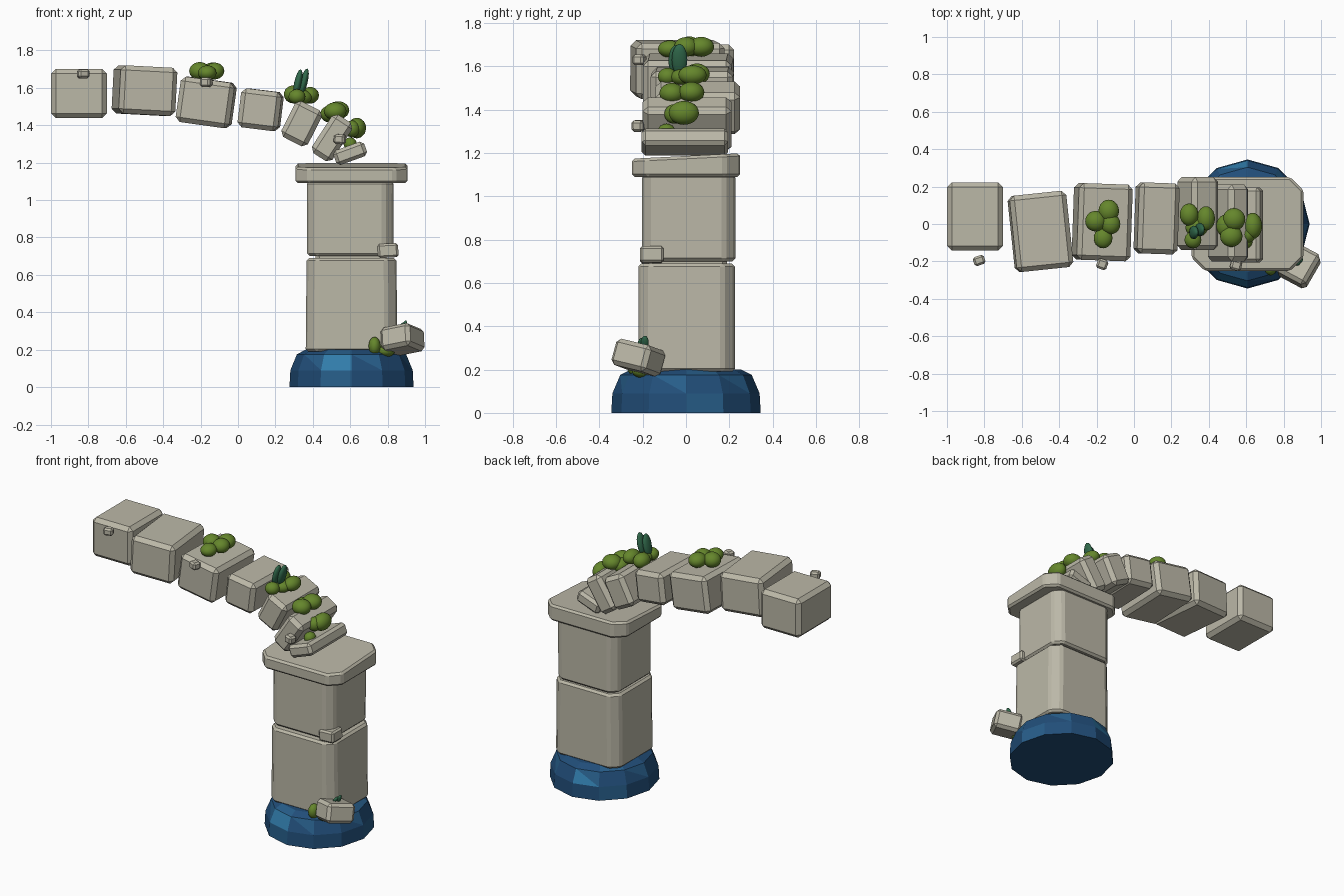
import bpy, bmesh, math
from mathutils import Matrix, Euler, Vector

cube = bpy.data.objects.get("Cube")
if cube:
    bpy.data.objects.remove(cube, do_unlink=True)


def material(name, rgb):
    m = bpy.data.materials.new(name)
    m.use_nodes = True
    m.diffuse_color = (*rgb, 1)
    m.node_tree.nodes["Principled BSDF"].inputs["Base Color"].default_value = (*rgb, 1)
    return m


STONE = material("pale_stone", (0.50, 0.48, 0.39))
MOSS = material("moss_green", (0.13, 0.24, 0.025))
LEAF = material("dark_leaf", (0.03, 0.14, 0.07))
DEEP = material("deep_blue", (0.015, 0.075, 0.19))
MID = material("mid_blue", (0.02, 0.11, 0.25))
LIGHT = material("light_blue", (0.03, 0.20, 0.40))


def finish(bm, name, mats, smooth=False):
    bmesh.ops.recalc_face_normals(bm, faces=bm.faces)
    mesh = bpy.data.meshes.new(name)
    for f in bm.faces:
        f.smooth = smooth
    bm.to_mesh(mesh)
    bm.free()
    for m in mats:
        mesh.materials.append(m)
    obj = bpy.data.objects.new(name, mesh)
    bpy.context.collection.objects.link(obj)
    return obj


def block(name, centre, size, rot=(0, 0, 0), edge=0.022, corner=0, slope=0, taper=1):
    """Chamfered stone; corner cuts the upright edges, slope tips the top."""
    bm = bmesh.new()
    bmesh.ops.create_cube(bm, size=1, matrix=Matrix.Diagonal((*size, 1)))
    for v in bm.verts:
        if v.co.z > 0:
            v.co.x *= taper
            v.co.z += slope * v.co.y
    if corner:
        upright = [e for e in bm.edges
                   if abs(e.verts[0].co.z - e.verts[1].co.z) > size[2] * 0.5]
        bmesh.ops.bevel(bm, geom=upright, offset=corner, segments=1, affect='EDGES')
    bmesh.ops.bevel(bm, geom=bm.edges[:], offset=edge, segments=1, affect='EDGES')
    obj = finish(bm, name, [STONE])
    obj.location = centre
    obj.rotation_euler = [math.radians(a) for a in rot]
    return obj


def blobs(name, parts, mat):
    """Smooth clump of ellipsoids: (centre, radii, tilt about y in degrees)."""
    bm = bmesh.new()
    for centre, radii, tilt in parts:
        m = Matrix.LocRotScale(Vector(centre), Euler((0, math.radians(tilt), 0)), Vector(radii))
        bmesh.ops.create_icosphere(bm, subdivisions=3, radius=1, matrix=m)
    return finish(bm, name, [mat], True)


# Faceted blue base
CX, SIDES = 0.607, 12
bm = bmesh.new()
rings = []
for scale, z in ((1, 0), (0.985, 0.09), (0.88, 0.175), (0.74, 0.2)):
    ring = []
    for i in range(SIDES):
        a = math.tau * i / SIDES
        ring.append(bm.verts.new((CX + 0.332 * scale * math.cos(a),
                                  0.345 * scale * math.sin(a), z)))
    rings.append(ring)
for k in range(3):
    for i in range(SIDES):
        j = (i + 1) % SIDES
        a, b, c, d = rings[k][i], rings[k][j], rings[k + 1][j], rings[k + 1][i]
        if k == 1:
            tris = (bm.faces.new((a, b, d)), bm.faces.new((b, c, d)))
            tris[0].material_index = 2 if i in (3, 8) else 0
            tris[1].material_index = 2 if i == 8 else i % 2
        else:
            bm.faces.new((a, b, c, d)).material_index = 1 if i % 4 == 0 else 0
bm.faces.new(rings[0])
bm.faces.new(rings[-1])
finish(bm, "faceted_base", [DEEP, MID, LIGHT])

# Pillar and cap
block("pillar_lower", (0.607, 0.003, 0.44), (0.49, 0.445, 0.50), edge=0.014, corner=0.055, taper=0.98)
block("pillar_core", (0.605, 0.01, 0.70), (0.38, 0.36, 0.10))
block("pillar_upper", (0.60, 0.013, 0.90), (0.46, 0.43, 0.40), edge=0.014, corner=0.05, taper=1.01)
block("pillar_cap", (0.607, 0.0, 1.138), (0.60, 0.50, 0.096), edge=0.013, corner=0.07, slope=0.05)

# Broken arch stones, from the tip to the cap: centre, size, rotation
arch = [
    ((-0.85, 0.04, 1.57), (0.298, 0.365, 0.262), (0, 0, 0)),
    ((-0.50, -0.04, 1.585), (0.305, 0.41, 0.258), (0, 3, 6)),
    ((-0.17, 0.01, 1.522), (0.29, 0.41, 0.245), (0, 8, -2)),
    ((0.121, 0.03, 1.483), (0.218, 0.38, 0.21), (0, 7, -2)),
    ((0.34, 0.055, 1.408), (0.16, 0.39, 0.215), (0, 27, 0)),
    ((0.503, 0.005, 1.332), (0.13, 0.41, 0.245), (0, 33, 0)),
    ((0.60, -0.005, 1.25), (0.175, 0.40, 0.082), (0, -20, 0)),
]
for n, (c, s, r) in enumerate(arch, 1):
    block(f"arch_stone_{n}", c, s, r, edge=0.025 if n < 7 else 0.018)

# Loose chips and the fallen rock
chips = [
    ((-0.828, -0.195, 1.675), (0.062, 0.05, 0.048), (0, 0, 20)),
    ((-0.17, -0.215, 1.63), (0.058, 0.055, 0.05), (0, 0, -20)),
    ((0.545, -0.22, 1.325), (0.06, 0.055, 0.052), (0, 5, -15)),
    ((0.802, -0.158, 0.73), (0.11, 0.11, 0.075), (0, -3, 0)),
]
for n, (c, s, r) in enumerate(chips, 1):
    block(f"stone_chip_{n}", c, s, r, edge=0.011)
block("fallen_rock", (0.88, -0.22, 0.255), (0.18, 0.19, 0.125), (-12, -10, -28), edge=0.02)

# Moss clumps
blobs("moss_mid_arch", [
    ((-0.135, 0.07, 1.69), (0.055, 0.06, 0.046), 0),
    ((-0.205, 0.015, 1.69), (0.056, 0.055, 0.048), 0),
    ((-0.125, 0.0, 1.69), (0.052, 0.055, 0.045), 0),
    ((-0.165, -0.075, 1.68), (0.05, 0.055, 0.04), 0)], MOSS)
blobs("moss_upper_bend", [
    ((0.295, 0.05, 1.565), (0.05, 0.06, 0.048), 0),
    ((0.385, 0.03, 1.56), (0.048, 0.065, 0.045), 0),
    ((0.335, -0.02, 1.55), (0.06, 0.05, 0.04), 0),
    ((0.315, -0.085, 1.553), (0.045, 0.045, 0.04), 0)], MOSS)
blobs("moss_middle_bend", [
    ((0.535, 0.025, 1.48), (0.06, 0.06, 0.048), 0),
    ((0.49, -0.01, 1.46), (0.05, 0.06, 0.045), 0),
    ((0.52, -0.065, 1.475), (0.06, 0.058, 0.048), 0)], MOSS)
blobs("moss_lower_bend", [
    ((0.635, -0.01, 1.385), (0.05, 0.07, 0.055), 0),
    ((0.61, -0.055, 1.38), (0.042, 0.045, 0.045), 0),
    ((0.60, -0.09, 1.30), (0.035, 0.04, 0.035), 0)], MOSS)
blobs("moss_by_rock", [
    ((0.73, -0.235, 0.22), (0.032, 0.04, 0.048), 0),
    ((0.79, -0.20, 0.195), (0.05, 0.05, 0.035), 0)], MOSS)

# Leaf sprouts
blobs("leaves_on_arch", [
    ((0.32, -0.045, 1.625), (0.02, 0.036, 0.075), 12),
    ((0.352, -0.03, 1.63), (0.02, 0.036, 0.075), 14)], LEAF)
blobs("leaves_on_rock", [
    ((0.885, -0.19, 0.325), (0.012, 0.018, 0.034), 25),
    ((0.87, -0.205, 0.32), (0.012, 0.018, 0.03), 35)], LEAF)
